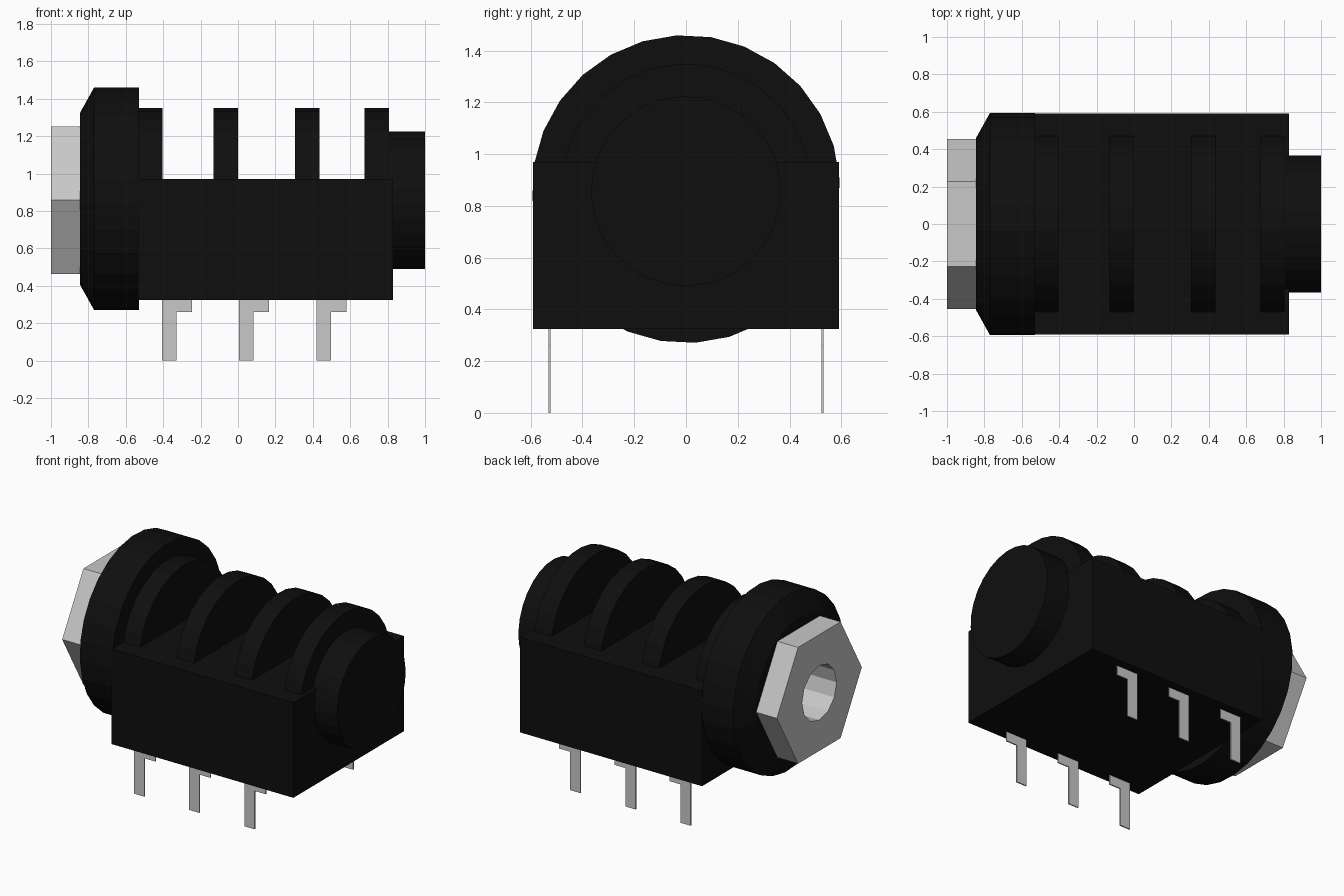
import bpy, bmesh, math

cube = bpy.data.objects.get("Cube")
if cube:
    bpy.data.objects.remove(cube, do_unlink=True)


def material(name, value):
    m = bpy.data.materials.new(name)
    m.use_nodes = True
    m.diffuse_color = (value, value, value, 1)
    bsdf = m.node_tree.nodes["Principled BSDF"]
    bsdf.inputs["Base Color"].default_value = (value, value, value, 1)
    bsdf.inputs["Roughness"].default_value = 0.6
    return m


BLACK = material("black plastic", 0.0045)
METAL = material("grey metal", 0.58)


def finish(bm, name, mats):
    bmesh.ops.recalc_face_normals(bm, faces=bm.faces)
    me = bpy.data.meshes.new(name)
    bm.to_mesh(me)
    bm.free()
    for m in mats:
        me.materials.append(m)
    ob = bpy.data.objects.new(name, me)
    bpy.context.collection.objects.link(ob)
    return ob


def loft(name, rings, n, zc, turn=0, mats=(BLACK,), cap_start=True, cap_mat=0):
    """Skin rings along x; each ring is (x, even radius, odd radius)."""
    bm = bmesh.new()
    loops = []
    for x, *r in rings:
        loop = []
        for i in range(n):
            a = math.radians(turn) + 2 * math.pi * i / n
            q = r[i % len(r)]
            loop.append(bm.verts.new((x, q * math.cos(a), zc + q * math.sin(a))))
        loops.append(loop)
    for p, q in zip(loops, loops[1:]):
        for i in range(n):
            j = (i + 1) % n
            bm.faces.new((p[i], p[j], q[j], q[i]))
    bm.faces.new(loops[-1]).material_index = cap_mat
    if cap_start:
        bm.faces.new(loops[0])
    return finish(bm, name, mats)


def prism(name, outline, y0, y1, mat):
    """Extrude an x-z outline along y."""
    bm = bmesh.new()
    face = bm.faces.new([bm.verts.new((x, y0, z)) for x, z in outline])
    ext = bmesh.ops.extrude_face_region(bm, geom=[face])
    verts = [g for g in ext["geom"] if isinstance(g, bmesh.types.BMVert)]
    bmesh.ops.translate(bm, verts=verts, vec=(0, y1 - y0, 0))
    return finish(bm, name, (mat,))


# Housing block
prism("housing", [(-0.535, 0.325), (0.83, 0.325), (0.83, 0.97), (-0.535, 0.97)],
      -0.592, 0.592, BLACK)

# Chamfered collar, open behind the nut
loft("collar", [(-0.845, 0.3), (-0.845, 0.46), (-0.77, 0.595), (-0.53, 0.595)],
     28, 0.865, 93.5, cap_start=False)

# Round cooling-fin style ribs
for k, (x0, x1) in enumerate([(-0.54, -0.403), (-0.13, 0.0), (0.305, 0.435), (0.677, 0.807)]):
    loft(f"rib_{k + 1}", [(x0, 0.485), (x1, 0.485)], 28, 0.865, 93.5)

# Rear barrel
loft("rear_barrel", [(0.75, 0.367), (1.0, 0.367)], 28, 0.857, 93.5)

# Hexagonal nut with the socket bore running inward
R = 0.455
flat = R * math.cos(math.pi / 6)
loft("nut_and_socket",
     [(-0.845, R, flat), (-1.0, R, flat), (-1.0, 0.185), (-0.545, 0.185)],
     12, 0.857, mats=(METAL, BLACK), cap_start=False, cap_mat=1)

# Solder pins, three on each side
for side, y in (("right", -0.528), ("left", 0.528)):
    for k, x in enumerate((-0.407, 0.005, 0.42)):
        prism(f"pin_{side}_{k + 1}",
              [(x, 0), (x + 0.077, 0), (x + 0.077, 0.26), (x + 0.16, 0.26),
               (x + 0.16, 0.34), (x, 0.34)],
              y - 0.004, y + 0.004, METAL)
